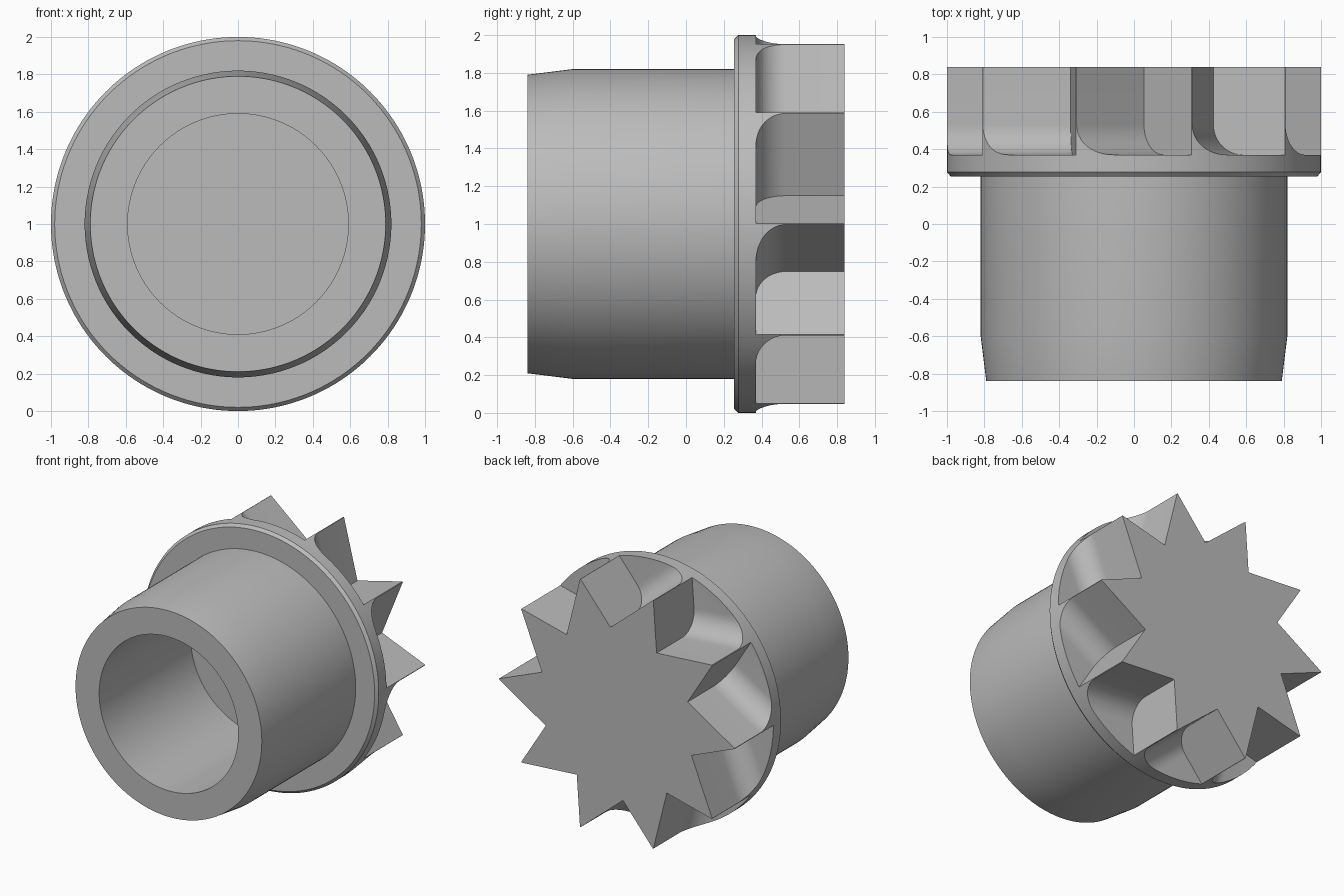
import bpy, bmesh
from math import sin, cos, pi, radians
from mathutils import Vector, Matrix

cube = bpy.data.objects.get("Cube")
if cube:
    bpy.data.objects.remove(cube, do_unlink=True)

TEETH = 10
FLOOR, FILLET, BACK = 0.37, 0.16, 0.84

grey = bpy.data.materials.new("plain_grey")
grey.use_nodes = True
colour = (0.5, 0.5, 0.5, 1)
grey.diffuse_color = colour
grey.node_tree.nodes["Principled BSDF"].inputs["Base Color"].default_value = colour


def make_object(name, bm):
    bmesh.ops.recalc_face_normals(bm, faces=bm.faces)
    mesh = bpy.data.meshes.new(name)
    bm.to_mesh(mesh)
    bm.free()
    mesh.materials.append(grey)
    obj = bpy.data.objects.new(name, mesh)
    bpy.context.collection.objects.link(obj)
    return obj


# Sleeve with blind bore, chamfered flange and toothed-end blank: one lathe profile (radius, y)
profile = [(0, 0.27), (0.59, 0.27), (0.59, -0.84), (0.79, -0.84), (0.82, -0.6), (0.82, 0.255),
           (0.98, 0.255), (1, 0.277), (1, BACK), (0, BACK)]
bm = bmesh.new()
verts = [bm.verts.new((r, y, 0)) for r, y in profile]
edges = [bm.edges.new(pair) for pair in zip(verts, verts[1:])]
bmesh.ops.spin(bm, geom=verts + edges, cent=(0, 0, 0), axis=(0, 1, 0),
               angle=2 * pi, steps=160, use_merge=True)
bmesh.ops.remove_doubles(bm, verts=bm.verts, dist=1e-4)
body = make_object("toothed_sleeve", bm)

# Notch cutter: square corner between neighbouring tooth tips, filleted floor along one wall
tilt = radians(22)
step = 2 * pi / TEETH
along = Vector((cos(tilt), 0, -sin(tilt)))
across = Vector((sin(tilt), 0, cos(tilt)))
tip = Vector((1, 0, 0))
next_tip = Vector((cos(step), 0, sin(step)))
corner = tip + along * along.dot(next_tip - tip) + (along + across) * 0.002
outline = [(0, 1.2), (0.9, 1.2), (0.9, FLOOR)]
for i in range(13):
    a = pi / 2 * i / 12
    outline.append((FILLET * (1 - sin(a)), FLOOR + FILLET * (1 - cos(a))))
bm = bmesh.new()
face = bm.faces.new([bm.verts.new(corner + along * d + Vector((0, y, 0))) for d, y in outline])
extruded = bmesh.ops.extrude_face_region(bm, geom=[face])["geom"]
bmesh.ops.translate(bm, vec=across * 0.9,
                    verts=[g for g in extruded if isinstance(g, bmesh.types.BMVert)])
cutter = make_object("notch_cutter", bm)
cutter.hide_render = True

# Cut the ring of teeth
bpy.ops.object.select_all(action="DESELECT")
bpy.context.view_layer.objects.active = body
body.select_set(True)
for i in range(TEETH):
    cutter.matrix_world = Matrix.Rotation(step * i, 4, "Y")
    bpy.context.view_layer.update()
    cut = body.modifiers.new("notch", "BOOLEAN")
    cut.operation = "DIFFERENCE"
    cut.solver = "EXACT"
    cut.object = cutter
    bpy.ops.object.modifier_apply(modifier=cut.name)
bpy.data.objects.remove(cutter, do_unlink=True)

# Rest on the ground and smooth the round surfaces
body.data.transform(Matrix.Translation((0, 0, 1)))
bpy.ops.object.shade_smooth_by_angle(angle=radians(30))
